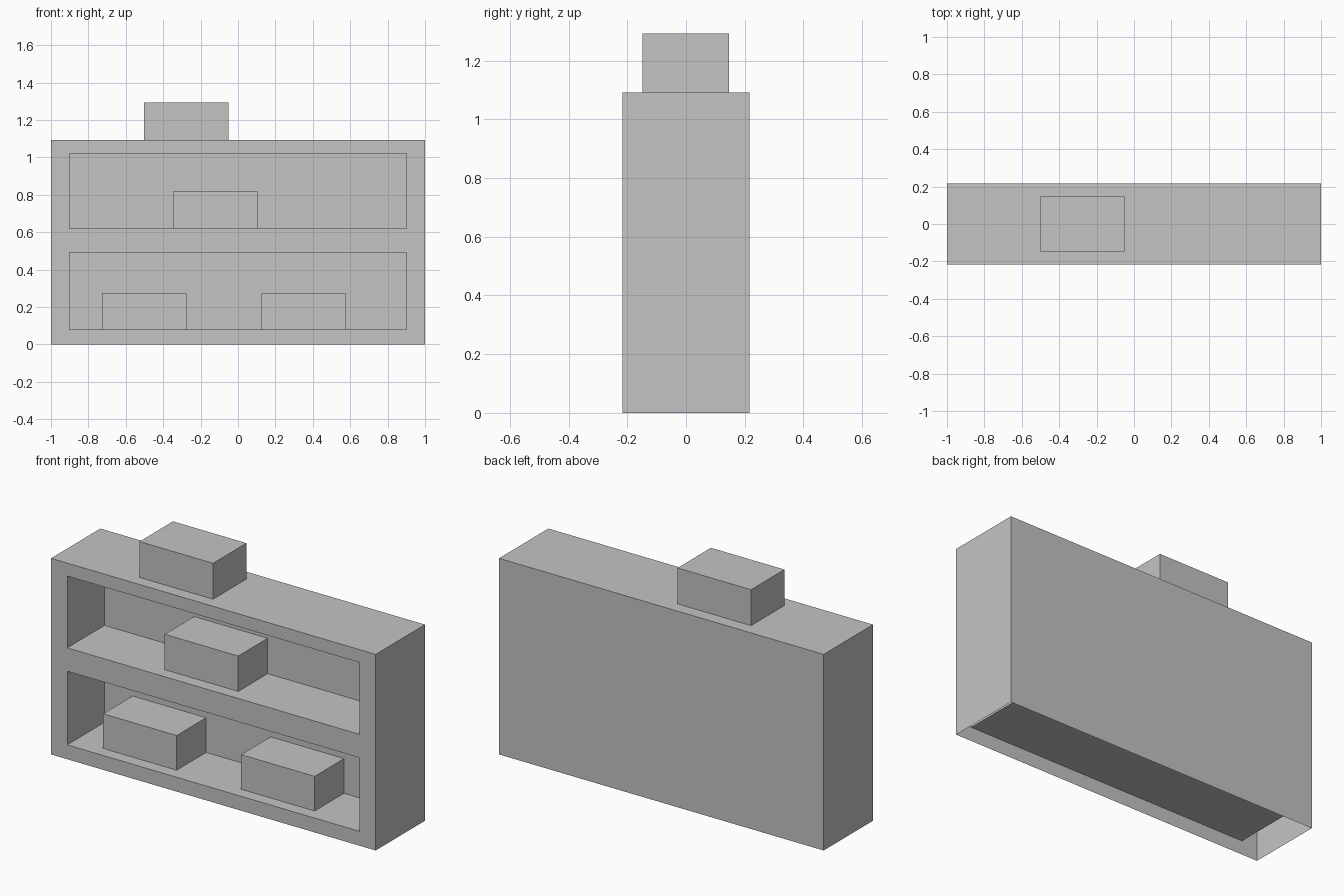
import bpy, bmesh
from mathutils import Matrix, Vector

if "Cube" in bpy.data.objects:
    bpy.data.objects.remove(bpy.data.objects["Cube"])

grey = bpy.data.materials.new("plain_grey")
grey.diffuse_color = (0.55, 0.55, 0.55, 1.0)
grey.use_nodes = True
grey.node_tree.nodes["Principled BSDF"].inputs["Base Color"].default_value = grey.diffuse_color

HALF_DEPTH = 0.217
HEIGHT = 1.092
CAVITY_X = 0.9
CAVITY_DEPTH = 0.328
CAVITIES = [(0.08, 0.49), (0.62, 1.02)]     # floor and ceiling heights


def open_box(x0, x1, y0, y1, z0, z1):
    """Box without its underside."""
    bm = bmesh.new()
    size = Vector((x1 - x0, y1 - y0, z1 - z0))
    centre = Vector((x0 + x1, y0 + y1, z0 + z1)) / 2
    bmesh.ops.create_cube(bm, size=1, matrix=Matrix.Translation(centre) @ Matrix.Diagonal(size.to_4d()))
    bm.normal_update()
    bmesh.ops.delete(bm, geom=[f for f in bm.faces if f.normal.z < -0.9], context='FACES_ONLY')
    return bm


def finish(bm, name):
    mesh = bpy.data.meshes.new(name)
    bm.to_mesh(mesh)
    bm.free()
    mesh.materials.append(grey)
    obj = bpy.data.objects.new(name, mesh)
    bpy.context.collection.objects.link(obj)
    return obj


# Shelf body: hollow shell, open underneath
bm = open_box(-1, 1, -HALF_DEPTH, HALF_DEPTH, 0, HEIGHT)

# Cut the front face along the edges of the compartments
cuts = [((x, 0, 0), (1, 0, 0)) for x in (-CAVITY_X, CAVITY_X)]
cuts += [((0, 0, z), (0, 0, 1)) for pair in CAVITIES for z in pair]
for point, normal in cuts:
    front = [f for f in bm.faces if f.normal.y < -0.9]
    geom = set(front)
    for f in front:
        geom.update(f.edges)
        geom.update(f.verts)
    bmesh.ops.bisect_plane(bm, geom=list(geom), plane_co=point, plane_no=normal)
    bm.normal_update()

# Push the two compartments inwards
holes = []
for f in bm.faces:
    c = f.calc_center_median()
    if f.normal.y < -0.9 and abs(c.x) < CAVITY_X and any(a < c.z < b for a, b in CAVITIES):
        holes.append(f)
bmesh.ops.inset_individual(bm, faces=holes, thickness=0, depth=-CAVITY_DEPTH)
finish(bm, "shelf_body")

# Boxes on the top and in the compartments
boxes = [
    ("top_box", -0.503, HEIGHT, 0.2),
    ("upper_shelf_box", -0.348, 0.62, 0.197),
    ("lower_left_box", -0.727, 0.08, 0.193),
    ("lower_right_box", 0.123, 0.08, 0.193),
]
for name, x, z, h in boxes:
    finish(open_box(x, x + 0.453, -0.148, 0.146, z, z + h), name)
